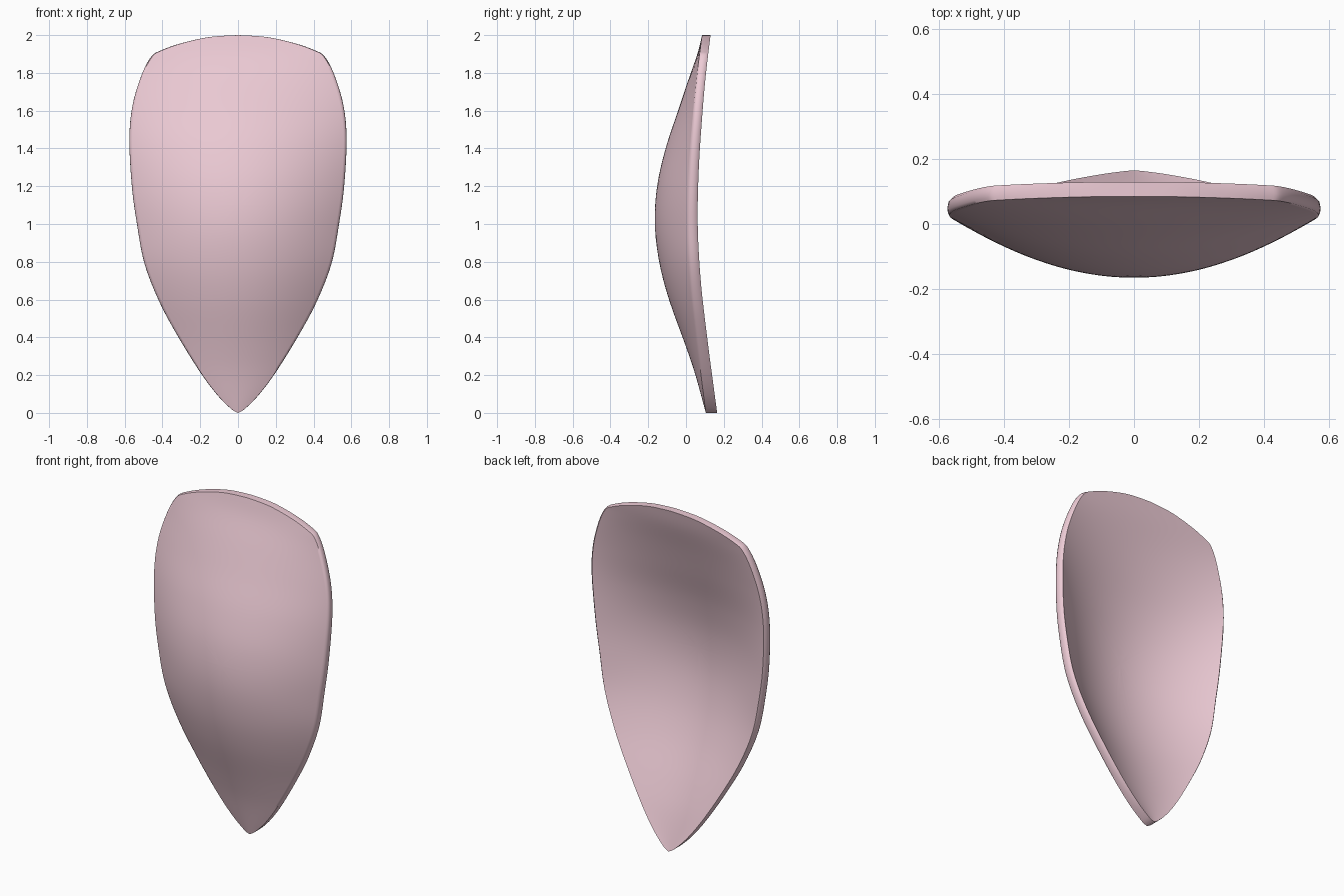
import bpy, bmesh
from math import floor

if "Cube" in bpy.data.objects:
    bpy.data.objects.remove(bpy.data.objects["Cube"])

# Outline of the right half, tip to top (x, z)
OUTLINE = [(0, 0), (.035, .02), (.11, .095), (.2, .215), (.315, .4), (.415, .585),
           (.495, .79), (.535, 1.0), (.562, 1.2), (.575, 1.45), (.558, 1.63),
           (.51, 1.79), (.46, 1.885), (.41, 1.918), (.3, 1.957), (.15, 1.99), (0, 2)]
# Centre line of the front face and rear line of the rim (z, y)
CENTRE = [(0, .105), (.2, .05), (.35, 0), (.6, -.09), (.8, -.142), (1, -.165),
          (1.2, -.153), (1.4, -.108), (1.6, -.042), (1.75, .008), (1.9, .06), (2, .085)]
RIM = [(0, .165), (.2, .138), (.4, .112), (.7, .078), (1, .062), (1.3, .068),
       (1.6, .088), (1.8, .106), (2, .13)]
MID_Z = 1.1
RINGS = 24


def catmull(pts, steps):
    """Smooth open curve through 2D points."""
    out = []
    for i in range(len(pts) - 1):
        p = [pts[max(0, min(len(pts) - 1, i + k))] for k in (-1, 0, 1, 2)]
        for s in range(steps):
            t = s / steps
            out.append(tuple(.5 * (2 * b + (c - a) * t + (2 * a - 5 * b + 4 * c - d) * t * t
                                   + (3 * b - a - 3 * c + d) * t ** 3)
                             for a, b, c, d in zip(*p)))
    return out + [pts[-1]]


def lookup(curve, v):
    for (a, fa), (b, fb) in zip(curve, curve[1:]):
        if v <= b:
            return fa + (fb - fa) * max(0, v - a) / max(b - a, 1e-9)
    return curve[-1][1]


half = catmull(OUTLINE, 6)
loop = half + [(-x, z) for x, z in half[-2:0:-1]]
width = [(z, x) for x, z in half]
centre, rim = catmull(CENTRE, 8), catmull(RIM, 8)


def thick(z):
    return .06 - .0075 * z


def front_y(x, z, edge=False):
    c, e = lookup(centre, z), lookup(rim, z) - thick(z)
    t = 1 if edge else min(1, abs(x) / max(lookup(width, z), 1e-6))
    return c + (e - c) * t * t


bm = bmesh.new()
n = len(loop)


def ring(s, squeeze, depth):
    """One ring of the shell: outline scaled by s, pushed back by depth * thickness."""
    out = []
    for x, z in loop:
        px, pz = x * s, MID_Z + (z - MID_Z) * s
        y = front_y(px, pz, s == 1) + depth * thick(pz)
        out.append(bm.verts.new((px * squeeze, y, pz)))
    return out


# Front face, rounded rim, then hollow back
scales = [1 - (1 - k / RINGS) ** 1.3 for k in range(1, RINGS + 1)]
rings = [ring(s, .988, 0) for s in scales]
rings += [ring(1, .997, .2), ring(1, 1, .45), ring(1, .993, .8)]
rings += [ring(s, .975, 1) for s in reversed(scales)]
for a, b in zip(rings, rings[1:]):
    for i in range(n):
        j = (i + 1) % n
        bm.faces.new((a[i], a[j], b[j], b[i]))
for r, d in ((rings[0], 0), (rings[-1], 1)):
    mid = bm.verts.new((0, front_y(0, MID_Z) + d * thick(MID_Z), MID_Z))
    for i in range(n):
        bm.faces.new((r[i], r[(i + 1) % n], mid))
bmesh.ops.recalc_face_normals(bm, faces=bm.faces)

mesh = bpy.data.meshes.new("curved_shell")
bm.to_mesh(mesh)
bm.free()
shell = bpy.data.objects.new("curved_shell", mesh)
bpy.context.collection.objects.link(shell)

pink = bpy.data.materials.new("soft_pink")
pink.diffuse_color = (.85, .6, .67, 1)
pink.use_nodes = True
pink.node_tree.nodes["Principled BSDF"].inputs["Base Color"].default_value = pink.diffuse_color
mesh.materials.append(pink)

bpy.context.view_layer.objects.active = shell
shell.select_set(True)
bpy.ops.object.shade_smooth_by_angle(angle=1.0)
